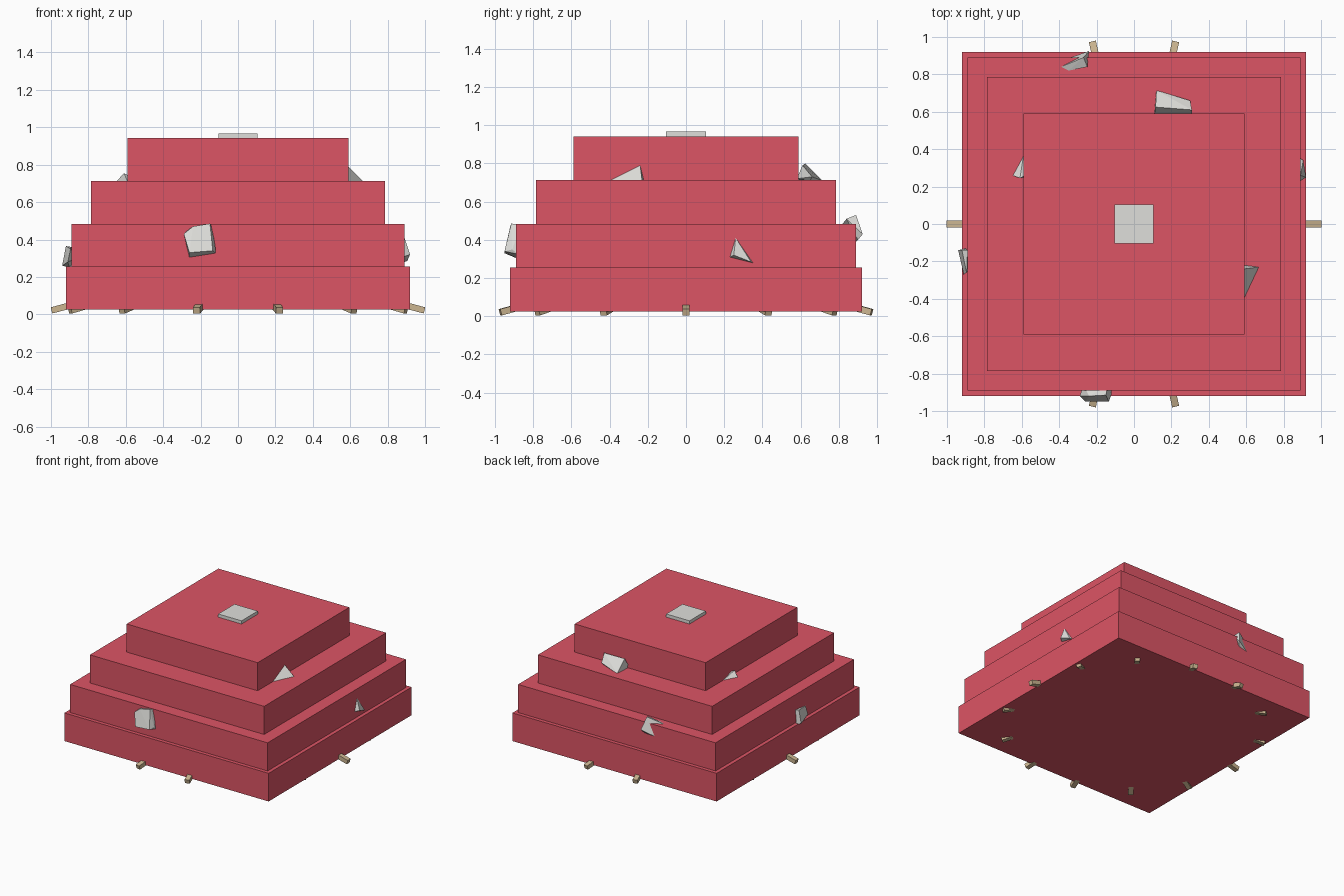
import bpy, bmesh, math
from mathutils import Matrix, Vector


def material(name, rgb):
    m = bpy.data.materials.new(name)
    m.diffuse_color = (*rgb, 1)
    return m


RED = material("red", (0.72, 0.09, 0.13))
TAN = material("tan", (0.60, 0.46, 0.28))
STONE = material("stone", (0.74, 0.74, 0.71))


def finish(name, bm, mat):
    bmesh.ops.recalc_face_normals(bm, faces=bm.faces)
    me = bpy.data.meshes.new(name)
    bm.to_mesh(me)
    bm.free()
    me.materials.append(mat)
    ob = bpy.data.objects.new(name, me)
    bpy.context.collection.objects.link(ob)
    return ob


def box(name, size, mat, matrix):
    bm = bmesh.new()
    bmesh.ops.create_cube(bm, size=1, matrix=matrix @ Matrix.Diagonal((*size, 1)))
    return finish(name, bm, mat)


def stone(name, points):
    bm = bmesh.new()
    for p in points:
        bm.verts.new(p)
    res = bmesh.ops.convex_hull(bm, input=bm.verts[:])
    loose = {v for v in res["geom_interior"] if isinstance(v, bmesh.types.BMVert)}
    bmesh.ops.delete(bm, geom=list(loose), context='VERTS')
    return finish(name, bm, STONE)


# Stepped tiers
BASE, STEP = 0.026, 0.229
for i, half in enumerate((0.92, 0.89, 0.785, 0.59)):
    box(f"tier_{i + 1}", (2 * half, 2 * half, STEP), RED,
        Matrix.Translation((0, 0, BASE + STEP * (i + 0.5))))

# Flat cap on the summit
box("cap_slab", (0.21, 0.21, 0.05), STONE, Matrix.Translation((0, 0, 0.943)))

# Ring of straws drooping outwards under the base
COUNT, LENGTH, TILT = 14, 0.22, math.radians(15)
for i in range(COUNT):
    m = (Matrix.Rotation(math.tau * i / COUNT, 4, 'Z')
         @ Matrix.Translation((0.997, 0, 0.021))
         @ Matrix.Rotation(TILT, 4, 'Y')
         @ Matrix.Translation((-LENGTH / 2, 0, 0)))
    box(f"straw_{i + 1}", (LENGTH, 0.038, 0.034), TAN, m)

# Stones set into the sides of the second tier
stone("front_stone", [
    (-0.29, -0.92, 0.43), (-0.24, -0.92, 0.47), (-0.15, -0.915, 0.485),
    (-0.12, -0.91, 0.35), (-0.26, -0.95, 0.33), (-0.135, -0.95, 0.34),
    (-0.26, -0.89, 0.305), (-0.12, -0.88, 0.325), (-0.14, -0.86, 0.48),
    (-0.27, -0.86, 0.45)])
stone("right_stone", [
    (0.89, 0.26, 0.41), (0.89, 0.35, 0.28), (0.89, 0.23, 0.31),
    (0.92, 0.25, 0.32), (0.905, 0.34, 0.285), (0.84, 0.28, 0.33)])
stone("left_stone", [
    (-0.92, -0.14, 0.365), (-0.89, -0.14, 0.36), (-0.94, -0.14, 0.26),
    (-0.90, -0.13, 0.25), (-0.91, -0.27, 0.28), (-0.895, -0.26, 0.35),
    (-0.86, -0.2, 0.3)])
stone("back_stone", [
    (-0.39, 0.84, 0.484), (-0.35, 0.82, 0.484), (-0.27, 0.89, 0.53),
    (-0.25, 0.84, 0.51), (-0.24, 0.925, 0.43), (-0.26, 0.90, 0.40),
    (-0.34, 0.89, 0.39)])

# Stones resting against the top tier
stone("upper_right_stone", [
    (0.59, -0.22, 0.71), (0.67, -0.23, 0.71), (0.59, -0.40, 0.71),
    (0.59, -0.24, 0.79), (0.54, -0.28, 0.75)])
stone("upper_left_stone", [
    (-0.59, 0.37, 0.71), (-0.65, 0.26, 0.71), (-0.61, 0.245, 0.755),
    (-0.59, 0.25, 0.71), (-0.58, 0.26, 0.74), (-0.55, 0.3, 0.72)])
stone("upper_back_stone", [
    (0.12, 0.715, 0.71), (0.30, 0.66, 0.73), (0.31, 0.61, 0.79),
    (0.115, 0.625, 0.80), (0.11, 0.59, 0.74), (0.31, 0.58, 0.72),
    (0.28, 0.65, 0.71), (0.11, 0.60, 0.71)])
